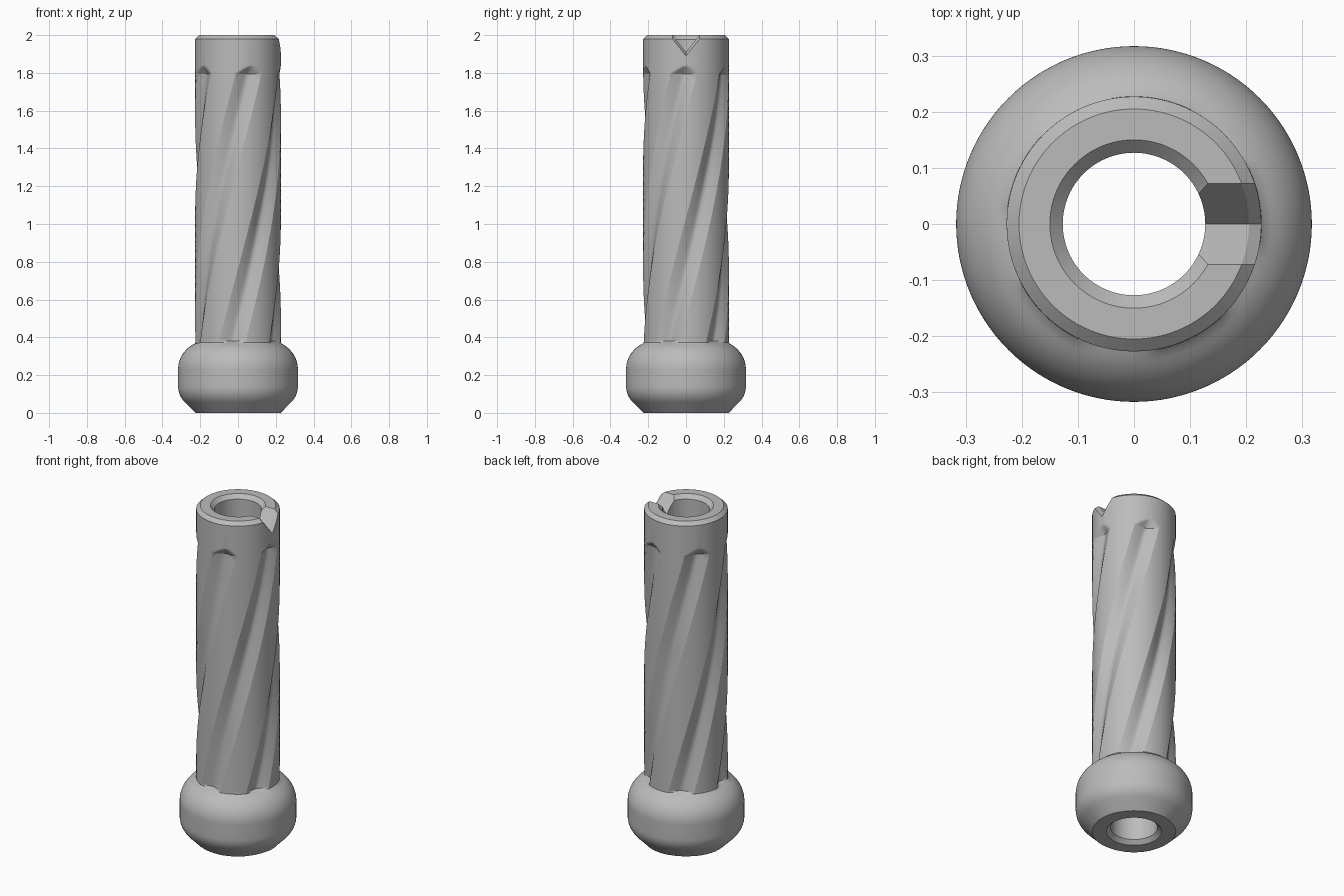
import bpy, bmesh
from math import cos, sin, radians, sqrt

cube = bpy.data.objects.get("Cube")
if cube:
    bpy.data.objects.remove(cube)

COLS, FLUTES, SHIFT = 120, 5, 33       # columns, flutes, columns twisted bottom to top
STEP = 360 / COLS
SHAFT_R, BORE_R, RIM_R, BORE_RIM_R = 0.227, 0.127, 0.205, 0.15
FLUTE_LOW, FLUTE_HIGH, FLUTE_DEPTH = 0.36, 1.84, 0.032

grey = bpy.data.materials.new("plain_grey")
grey.use_nodes = True
grey.diffuse_color = (0.5, 0.5, 0.5, 1)
grey.node_tree.nodes["Principled BSDF"].inputs["Base Color"].default_value = grey.diffuse_color


def twist(z):
    """Helix angle of the columns at a height."""
    z = min(max(z, FLUTE_LOW), FLUTE_HIGH)
    return SHIFT * STEP * (z - FLUTE_HIGH) / (FLUTE_HIGH - FLUTE_LOW)


def bulb_radius(z):
    """Rounded pommel with a conical underside."""
    if z < 0.058:
        return 0.225 + z
    if z < 0.14:
        return 0.201 + sqrt(0.116 ** 2 - (0.14 - z) ** 2)
    if z < 0.23:
        return 0.317
    return 0.167 + sqrt(max(0.15 ** 2 - (z - 0.23) ** 2, 0))


def shaft_radius(col, z):
    """Shaft with rounded V flutes that run out at the top."""
    pitch = COLS // FLUTES
    off = (col + pitch // 2) % pitch - pitch // 2
    t = min(abs(off) / 6, 1)
    depth = FLUTE_DEPTH * (1.025 - sqrt(t * t + 0.05)) / 0.8
    depth -= max(z - 1.795, 0) * 0.75
    return SHAFT_R - max(depth, 0)


def outer_radius(col, z):
    """Shaft and pommel joined by a small fillet."""
    a, b, k = shaft_radius(col, z), bulb_radius(z), 0.02
    h = max(k - abs(a - b), 0) / k
    return max(a, b) + (h * h * k / 4 if z > 0.3 else 0)


def finish(name, bm):
    bmesh.ops.recalc_face_normals(bm, faces=bm.faces)
    mesh = bpy.data.meshes.new(name)
    bm.to_mesh(mesh)
    bm.free()
    obj = bpy.data.objects.new(name, mesh)
    bpy.context.collection.objects.link(obj)
    mesh.materials.append(grey)
    return obj


def span(a, b, n):
    return [a + (b - a) * i / n for i in range(n)]


# Handle body: outer rings, top rim, bore
heights = (span(0, 0.058, 2) + span(0.058, 0.14, 8) + span(0.14, 0.23, 2)
           + span(0.23, 0.43, 28) + span(0.43, 1.795, 50)
           + span(1.795, FLUTE_HIGH, 12) + [FLUTE_HIGH, 1.98])
bm = bmesh.new()


def ring(z, radius):
    out = []
    for c in range(COLS):
        a = radians(c * STEP + twist(z))
        r = radius(c, z)
        out.append(bm.verts.new((r * cos(a), r * sin(a), z)))
    return out


def bridge(a, b, shift=0):
    for c in range(COLS):
        d = (c + 1) % COLS
        bm.faces.new((a[c], a[d], b[(d + shift) % COLS], b[(c + shift) % COLS]))


rings = [ring(z, outer_radius) for z in heights]
for z, r in ((2, RIM_R), (2, BORE_RIM_R), (1.977, BORE_R)):
    rings.append(ring(z, lambda c, h, r=r: r))
for lower, upper in zip(rings, rings[1:]):
    bridge(lower, upper)
bore_low = ring(0.023, lambda c, h: BORE_R)
bore_rim = ring(0, lambda c, h: BORE_RIM_R)
bridge(rings[-1], bore_low, SHIFT)
bridge(bore_low, bore_rim)
bridge(bore_rim, rings[0])
handle = finish("fluted_handle", bm)

# Notch cutter: V channel whose outer edge flares into a chamfer
bm = bmesh.new()
sections = []
for x, base in ((0.06, 1.91), (RIM_R, 1.91), (0.249, 1.87)):
    rows = []
    for i in range(-8, 9):
        y = i / 8 * 0.16
        # curved stations follow the round wall
        px = x if x < 0.1 else sqrt(x * x - y * y)
        rows.append((bm.verts.new((px, y, base + abs(y) / 0.8)),
                     bm.verts.new((px, y, 2.2))))
    sections.append(rows)
for a, b in zip(sections, sections[1:]):
    for i in range(len(a) - 1):
        for k in (0, 1):
            bm.faces.new((a[i][k], a[i + 1][k], b[i + 1][k], b[i][k]))
    for i in (0, -1):
        bm.faces.new((a[i][0], b[i][0], b[i][1], a[i][1]))
for rows in (sections[0], sections[-1]):
    for p, q in zip(rows, rows[1:]):
        bm.faces.new((p[0], q[0], q[1], p[1]))
cutter = finish("notch_cutter", bm)
cutter.hide_render = True
cutter.hide_set(True)

# Cut the notch, then smooth with crisp edges
cut = handle.modifiers.new("notch", 'BOOLEAN')
cut.operation = 'DIFFERENCE'
cut.solver = 'EXACT'
cut.object = cutter
bpy.ops.object.select_all(action='DESELECT')
bpy.context.view_layer.objects.active = handle
handle.select_set(True)
bpy.ops.object.modifier_apply(modifier=cut.name)
bpy.data.objects.remove(cutter)
bpy.ops.object.shade_smooth_by_angle(angle=radians(28))
